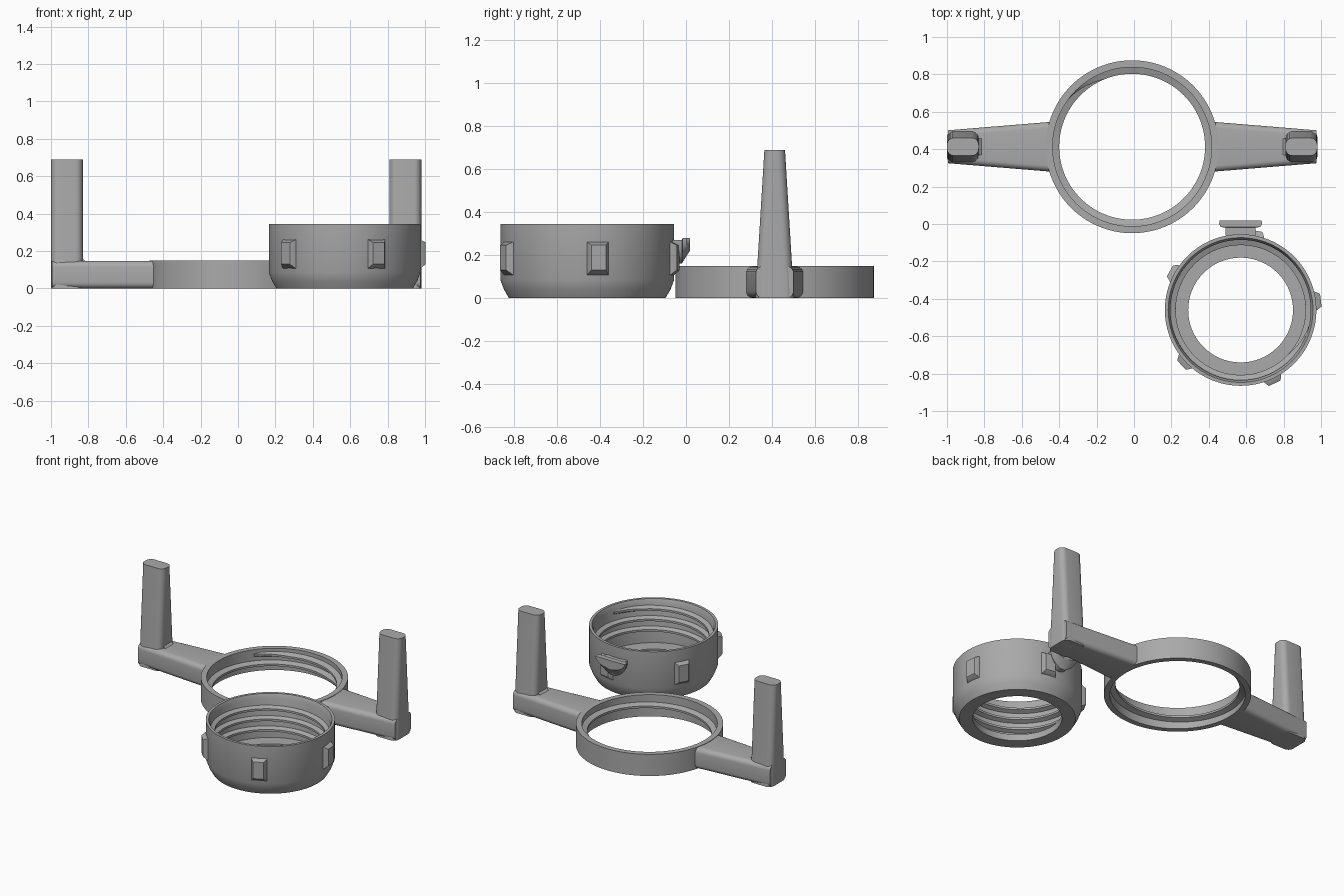
import bpy, bmesh, math
from mathutils import Matrix, Vector

if "Cube" in bpy.data.objects:
    bpy.data.objects.remove(bpy.data.objects["Cube"])

RING = Vector((-0.01, 0.413, 0))
CAP = Vector((0.57, -0.46, 0))

grey = bpy.data.materials.new("mid_grey")
grey.diffuse_color = (0.40, 0.40, 0.40, 1)
grey.use_nodes = True
grey.node_tree.nodes["Principled BSDF"].inputs["Base Color"].default_value = grey.diffuse_color


def finish(name, bm, matrix=Matrix()):
    """Turn a bmesh into a shaded, named object."""
    bm.transform(matrix)
    bmesh.ops.recalc_face_normals(bm, faces=bm.faces[:])
    mesh = bpy.data.meshes.new(name)
    bm.to_mesh(mesh)
    bm.free()
    mesh.materials.append(grey)
    obj = bpy.data.objects.new(name, mesh)
    bpy.context.collection.objects.link(obj)
    bpy.ops.object.select_all(action='DESELECT')
    obj.select_set(True)
    bpy.context.view_layer.objects.active = obj
    bpy.ops.object.shade_smooth_by_angle(angle=math.radians(30))
    return obj


def loft(bm, sections, closed=False, caps=True):
    """Skin a list of equal-length point loops."""
    loops = [[bm.verts.new(p) for p in s] for s in sections]
    n = len(loops[0])
    pairs = list(zip(loops, loops[1:]))
    if closed:
        pairs.append((loops[-1], loops[0]))
    for a, b in pairs:
        for i in range(n):
            j = (i + 1) % n
            bm.faces.new((a[i], a[j], b[j], b[i]))
    if caps and not closed:
        bm.faces.new(loops[0])
        bm.faces.new(loops[-1])


def revolve(name, profile, centre, steps=128):
    bm = bmesh.new()
    angles = [math.tau * k / steps for k in range(steps)]
    loft(bm, [[(r * math.cos(a), r * math.sin(a), z) for r, z in profile]
              for a in angles], closed=True)
    return finish(name, bm, Matrix.Translation(centre))


def thread(name, centre, wall, crest, z0, pitch, turns, start=0.0):
    """Internal helical ridge that fades in and out at its ends."""
    bm = bmesh.new()
    steps = int(turns * 96)
    sections = []
    for k in range(steps + 1):
        a = start + math.tau * turns * k / steps
        z = z0 + pitch * turns * k / steps
        fade = min(1, k / 8, (steps - k) / 8)
        tip = wall - (wall - crest) * max(fade, 0.05)
        sections.append([(r * math.cos(a), r * math.sin(a), z + dz) for r, dz in
                         ((wall + 0.008, -0.022), (tip, -0.007),
                          (tip, 0.007), (wall + 0.008, 0.022))])
    loft(bm, sections)
    return finish(name, bm, Matrix.Translation(centre))


def rect(x0, x1, half_y, z):
    return [(x0, -half_y, z), (x1, -half_y, z), (x1, half_y, z), (x0, half_y, z)]


# Holder ring with its internal thread
revolve("holder_ring", [(0.425, 0), (0.462, 0), (0.462, 0.15), (0.425, 0.15)], RING)
thread("holder_ring_thread", RING, 0.425, 0.39, 0.035, 0.06, 1.3, 0.6)

# Tapered arms and upright posts on both sides
for side, angle in (("right", 0), ("left", math.pi)):
    place = Matrix.Translation(RING) @ Matrix.Rotation(angle, 4, 'Z')

    bm = bmesh.new()
    loft(bm, [[(x, -h, 0), (x, h, 0), (x, h, 0.147), (x, -h, 0.147)]
              for x, h in ((0.435, 0.133), (0.985, 0.088))])
    long_edges = [e for e in bm.edges
                  if abs(e.verts[0].co.x - e.verts[1].co.x) > 0.3]
    bmesh.ops.bevel(bm, geom=long_edges, offset=0.032, segments=5,
                    profile=0.5, affect='EDGES')
    finish(side + "_arm", bm, place)

    bm = bmesh.new()
    loft(bm, [rect(0.82, 0.99, 0.09, 0), rect(0.82, 0.99, 0.048, 0.69)])
    tall_edges = [e for e in bm.edges
                  if abs(e.verts[0].co.z - e.verts[1].co.z) > 0.3]
    bmesh.ops.bevel(bm, geom=tall_edges, offset=0.038, segments=6,
                    profile=0.5, affect='EDGES')
    finish(side + "_post", bm, place)

    # Small sloped fillet in the corner between arm and post
    bm = bmesh.new()
    loft(bm, [[(0.83, y, 0.13), (0.80, y, 0.143), (0.83, y, 0.165)]
              for y in (-0.045, 0.045)])
    finish(side + "_corner_fillet", bm, place)

# Open cap with chamfered base, floor lip and internal thread
revolve("cap_shell", [(0.28, 0), (0.365, 0), (0.388, 0.04), (0.405, 0.085),
                      (0.405, 0.345), (0.387, 0.345), (0.375, 0.315),
                      (0.375, 0.045), (0.28, 0.045)], CAP)
thread("cap_thread", CAP, 0.375, 0.347, 0.085, 0.072, 2.9, 0.4)

# Five bevelled grip lugs around the cap
for k in range(5):
    bm = bmesh.new()
    loft(bm, [[(r, -w, z0), (r, w, z0), (r, w, z1), (r, -w, z1)]
              for r, w, z0, z1 in ((0.392, 0.052, 0.105, 0.262),
                                   (0.405, 0.050, 0.108, 0.260),
                                   (0.432, 0.034, 0.130, 0.246))])
    turn = Matrix.Rotation(math.radians(7 + 72 * k), 4, 'Z')
    finish("grip_lug_%d" % (k + 1), bm, Matrix.Translation(CAP) @ turn)


# Half-round hook on the back of the cap: stem, then a wider flared head
def half_round(y, width, depth, top):
    return [(width * math.cos(a), y, top - depth * math.sin(a))
            for a in (math.pi * i / 24 for i in range(25))]


bm = bmesh.new()
loft(bm, [half_round(0.398, 0.08, 0.11, 0.27), half_round(0.442, 0.08, 0.11, 0.27),
          half_round(0.443, 0.105, 0.115, 0.28), half_round(0.462, 0.115, 0.085, 0.28),
          half_round(0.479, 0.112, 0.06, 0.28)])
finish("cap_hook", bm, Matrix.Translation(CAP))
